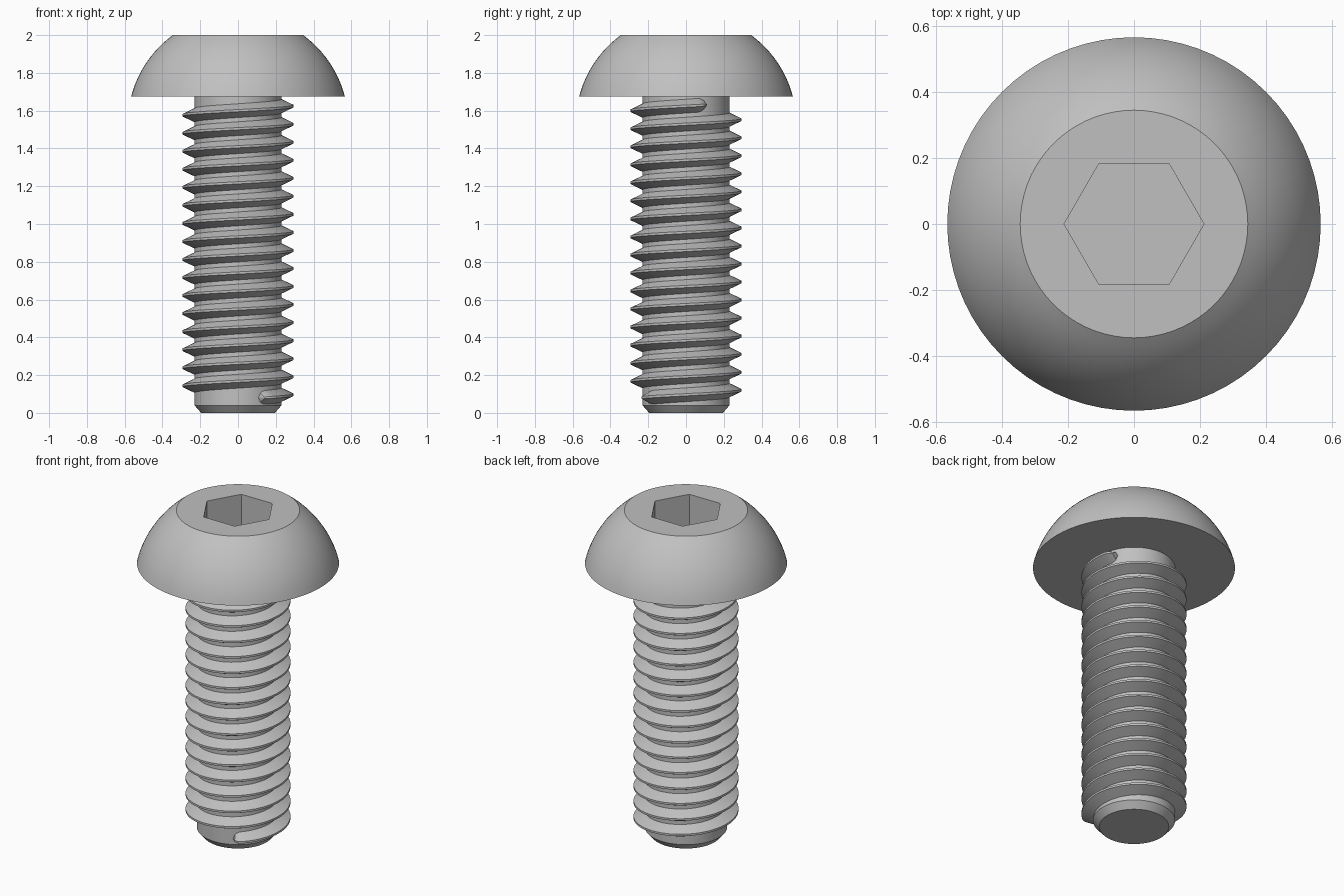
import bpy, bmesh, math

old = bpy.data.objects.get("Cube")
if old:
    bpy.data.objects.remove(old, do_unlink=True)

SEGMENTS = 72
HEAD_BASE, TOP = 1.674, 2.0
HEAD_R, FLAT_R = 0.566, 0.345
SHANK_R, CREST_R = 0.23, 0.294
PITCH = 0.0955

steel = bpy.data.materials.new("plain_grey_steel")
GREY = (0.53, 0.53, 0.53, 1)
steel.diffuse_color = GREY
steel.use_nodes = True
steel.node_tree.nodes["Principled BSDF"].inputs["Base Color"].default_value = GREY


def finish(name, bm):
    bmesh.ops.recalc_face_normals(bm, faces=bm.faces)
    mesh = bpy.data.meshes.new(name)
    bm.to_mesh(mesh)
    bm.free()
    mesh.materials.append(steel)
    mesh.polygons.foreach_set("use_smooth", [True] * len(mesh.polygons))
    mesh.set_sharp_from_angle(angle=math.radians(28))
    obj = bpy.data.objects.new(name, mesh)
    bpy.context.collection.objects.link(obj)
    return obj


def skin(name, rings, closed=True):
    """Join equal rings of points with quads and cap both ends."""
    bm = bmesh.new()
    loops = [[bm.verts.new(p) for p in ring] for ring in rings]
    n = len(loops[0])
    for a, b in zip(loops, loops[1:]):
        for i in range(n):
            j = (i + 1) % n
            bm.faces.new((a[i], a[j], b[j], b[i]))
    bm.faces.new(loops[0])
    bm.faces.new(loops[-1])
    return finish(name, bm)


def ring(radius, z, hexagon=False):
    points = []
    for i in range(SEGMENTS):
        a = math.tau * i / SEGMENTS
        r = radius
        if hexagon:
            sixth = math.tau / 6
            r *= math.cos(sixth / 2) / math.cos(a % sixth - sixth / 2)
        points.append((r * math.cos(a), r * math.sin(a), z))
    return points


# Domed head: a slice of a sphere, with a hexagonal socket sunk in its flat top
height = TOP - HEAD_BASE
drop = (HEAD_R**2 - FLAT_R**2 - height**2) / (2 * height)
sphere_r = math.hypot(HEAD_R, drop)
low, high = math.atan2(drop, HEAD_R), math.atan2(drop + height, FLAT_R)
STEPS = 12
head_rings = []
for k in range(STEPS + 1):
    t = low + (high - low) * k / STEPS
    head_rings.append(ring(sphere_r * math.cos(t),
                           HEAD_BASE - drop + sphere_r * math.sin(t)))
head_rings += [ring(0.212, TOP, True), ring(0.212, TOP - 0.2, True)]
skin("button_head", head_rings)

# Plain core of the shank with a chamfered tip
skin("shank_core", [ring(0.195, 0), ring(SHANK_R, 0.04), ring(SHANK_R, HEAD_BASE)])

# Right-handed helical thread, tapered into the core at both ends
start, end = math.radians(-62), math.radians(27) + 16 * math.tau
taper = math.radians(12)
count = 16 * SEGMENTS
angles = [start + taper * k / 4 for k in range(4)]
angles += [start + taper + (end - start - 2 * taper) * k / count for k in range(count + 1)]
angles += [end - taper * k / 4 for k in (3, 2, 1, 0)]
thread_rings = []
for a in angles:
    edge = min(a - start, end - a, taper) / taper
    grow = max(0.05, math.sqrt(max(0, 1 - (1 - edge)**2)))
    z = 0.096 + PITCH * a / math.tau
    inner = SHANK_R - 0.005
    outer = inner + (CREST_R - inner) * grow
    section = [(inner, -0.039), (outer, -0.006), (outer, 0.006), (inner, 0.039)]
    thread_rings.append([(r * math.cos(a), r * math.sin(a), z + h * grow)
                         for r, h in section])
skin("screw_thread", thread_rings)
